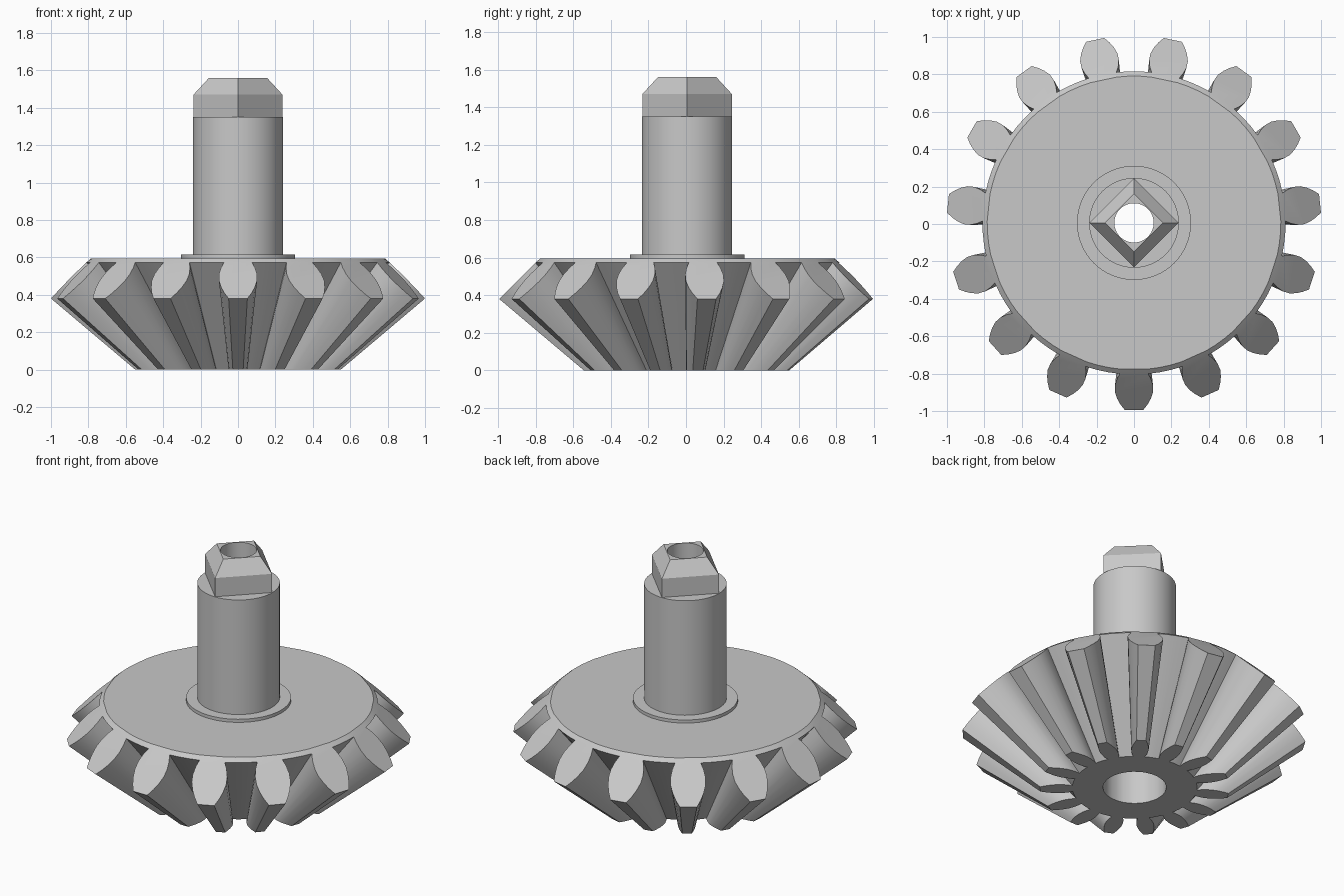
import bpy, bmesh, math

cube = bpy.data.objects.get("Cube")
if cube:
    bpy.data.objects.remove(cube, do_unlink=True)

TEETH = 15
APEX = 0.464        # depth below the floor where all tooth lines meet
BACK = 1.38         # back cone: z = BACK - r
CENTRE_Y = 0.006
BORE = 0.184

grey = bpy.data.materials.new("plain grey")
grey.use_nodes = True
colour = (0.58, 0.58, 0.58, 1)
grey.diffuse_color = colour
grey.node_tree.nodes["Principled BSDF"].inputs["Base Color"].default_value = colour


def finish(name, bm):
    bmesh.ops.recalc_face_normals(bm, faces=bm.faces)
    mesh = bpy.data.meshes.new(name)
    bm.to_mesh(mesh)
    bm.free()
    mesh.materials.append(grey)
    obj = bpy.data.objects.new(name, mesh)
    bpy.context.collection.objects.link(obj)
    obj.location.y = CENTRE_Y
    bpy.ops.object.select_all(action="DESELECT")
    obj.select_set(True)
    bpy.context.view_layer.objects.active = obj
    bpy.ops.object.shade_smooth_by_angle(angle=math.radians(28))


def bridge(bm, a, b):
    for i in range(len(a)):
        j = (i + 1) % len(a)
        bm.faces.new((a[i], a[j], b[j], b[i]))


def ring(bm, r, z, angles, diamond=False):
    verts = []
    for t in angles:
        d = r / (abs(math.cos(t)) + abs(math.sin(t))) if diamond else r
        verts.append(bm.verts.new((d * math.cos(t), d * math.sin(t), z)))
    return verts


def build_gear():
    bm = bmesh.new()
    # half of one tooth: radius and half width, root to tip
    half = [(0.807, 0.075), (0.835, 0.091), (0.87, 0.102), (0.905, 0.102),
            (0.94, 0.09), (0.97, 0.073), (1.0, 0.05)]
    tooth = [(r, -w) for r, w in half] + [(r, w) for r, w in reversed(half)]
    root_angle = math.atan2(half[0][1], half[0][0])
    root_r = math.hypot(*half[0])
    pitch = math.tau / TEETH
    gap = pitch - 2 * root_angle
    upper, lower, root_up, root_low, angles = [], [], [], [], []

    def add(x, y, z, turn):
        c, s = math.cos(turn), math.sin(turn)
        p = (x * c - y * s, x * s + y * c)
        k = APEX / (z + APEX)
        upper.append(bm.verts.new((p[0], p[1], z)))
        lower.append(bm.verts.new((p[0] * k, p[1] * k, 0)))

    for n in range(TEETH):
        turn = n * pitch - math.pi / 2
        first = len(upper)
        for r, w in tooth:
            add(r, w, BACK - r, turn)
        last = len(upper) - 1
        bm.faces.new(upper[first:])      # outer end of tooth
        bm.faces.new(lower[first:])      # inner end of tooth
        for f in (1, 2):                 # valley between teeth
            a = root_angle + gap * f / 3
            add(root_r * math.cos(a), root_r * math.sin(a), BACK - half[0][0], turn)
        for i in (first, last, last + 1, last + 2):
            root_up.append(upper[i])
            root_low.append(lower[i])
            angles.append(math.atan2(upper[i].co.y, upper[i].co.x))
    bridge(bm, lower, upper)             # flanks, tips and valleys
    rim = ring(bm, 0.785, BACK - 0.785, angles)
    bore_top = ring(bm, BORE, BACK - 0.785, angles)
    bore_low = ring(bm, BORE, 0, angles)
    for a, b in ((root_up, rim), (rim, bore_top), (bore_top, bore_low),
                 (bore_low, root_low)):
        bridge(bm, a, b)
    finish("bevel_gear", bm)


def build_shaft():
    # collar, round shaft, square tip with tapered top, and bore
    bm = bmesh.new()
    angles = [math.tau * i / 64 for i in range(64)]
    base = BACK - 0.785
    profile = [(BORE, base, False), (0.305, base, False), (0.305, 0.615, False),
               (0.24, 0.615, False), (0.24, 1.35, False), (0.238, 1.35, True),
               (0.238, 1.47, True), (0.155, 1.56, True), (0.105, 1.56, False),
               (0.105, 0.62, False), (BORE, 0.62, False)]
    rings = [ring(bm, r, z, angles, d) for r, z, d in profile]
    for i in range(len(rings)):
        bridge(bm, rings[i - 1], rings[i])
    finish("shaft", bm)


build_gear()
build_shaft()
